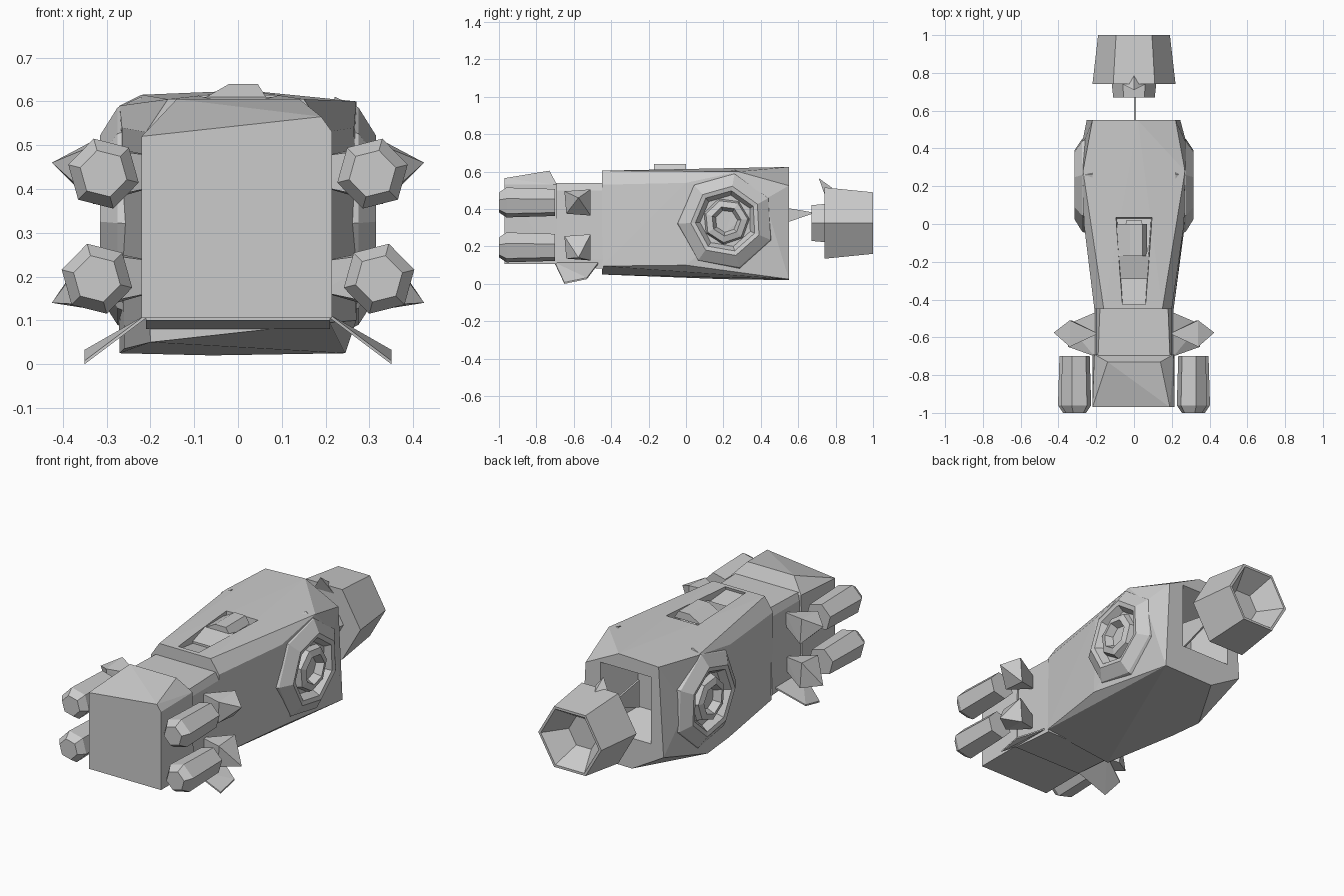
import bpy, bmesh
from math import cos, sin, tau

cube = bpy.data.objects.get("Cube")
if cube:
    bpy.data.objects.remove(cube)

grey = bpy.data.materials.new("hull_grey")
grey.use_nodes = True
COLOR = (0.6, 0.6, 0.6, 1)
grey.diffuse_color = COLOR
grey.node_tree.nodes["Principled BSDF"].inputs["Base Color"].default_value = COLOR


def finish(name, bm):
    bmesh.ops.recalc_face_normals(bm, faces=bm.faces)
    mesh = bpy.data.meshes.new(name)
    bm.to_mesh(mesh)
    bm.free()
    mesh.materials.append(grey)
    obj = bpy.data.objects.new(name, mesh)
    bpy.context.collection.objects.link(obj)
    return obj


def loft(name, rings):
    """Skin a list of equal-length point rings and cap the ends."""
    bm = bmesh.new()
    loops = [[bm.verts.new(p) for p in ring] for ring in rings]
    n = len(loops[0])
    for a, b in zip(loops, loops[1:]):
        for i in range(n):
            j = (i + 1) % n
            bm.faces.new((a[i], a[j], b[j], b[i]))
    bm.faces.new(loops[0])
    bm.faces.new(loops[-1])
    return finish(name, bm)


def hull(name, points):
    bm = bmesh.new()
    for p in points:
        bm.verts.new(p)
    bmesh.ops.convex_hull(bm, input=bm.verts)
    return finish(name, bm)


def section(y, foot, low, high, shoulder, z):
    """Eight-sided hull section; z lists the four levels from the bottom."""
    half = list(zip((foot, low, high, shoulder), z))
    return [(x, y, h) for x, h in half] + [(-x, y, h) for x, h in reversed(half)]


def ring(axis, n, center, radius, along, turn=0.0, side=1):
    """Ring across the y or x axis, at a distance along it; side mirrors x."""
    pts = []
    for i in range(n):
        a = tau * i / n + turn
        u, h = center[0] + radius * cos(a), center[1] + radius * sin(a)
        pts.append((side * u, along, h) if axis == "y" else (side * along, u, h))
    return pts


# Nose block with a raised, tapering roof
hull("nose", [(x, y, z) for x, y, z in (
    (-.22, -.97, .105), (.215, -.97, .105), (-.22, -.97, .52), (.19, -.97, .565),
    (.215, -.97, .53), (-.22, -.69, .105), (.215, -.69, .105), (-.21, -.69, .53),
    (.21, -.69, .53), (-.14, -.73, .605), (.14, -.73, .605))])

# Neck joining nose and body
loft("neck", [
    section(-.7, .21, .21, .2, .19, (.1, .13, .5, .54)),
    section(-.44, .21, .21, .2, .18, (.08, .13, .5, .54))])

# Main body, with its tail corners cut off at uneven angles
body = hull("body", [(x, y, z) for x, y, z in (
    (-.2, -.45, .05), (.21, -.45, .095), (-.21, -.45, .53), (.2, -.45, .53),
    (-.16, -.45, .605), (.15, -.45, .605),
    (-.26, 0, .035), (.27, 0, .1), (-.265, 0, .54), (.265, 0, .54), (-.17, 0, .605),
    (.1, .06, .613), (-.27, .2, .025), (-.27, .28, .59), (.27, .28, .6),
    (-.28, .4, .35), (.28, .42, .45), (-.06, .55, .02), (.245, .55, .025),
    (-.25, .55, .13), (-.22, .55, .615), (.02, .55, .625), (.22, .55, .525))])

# Wedge recess in the top and a cavity in the tail
cuts = [
    hull("cockpit_cutter", [(x, y, z) for y, z, w in (
        (-.43, .59, .06), (-.4, .7, .07), (.04, .7, .1), (.03, .52, .09)) for x in (-w, w)]),
    hull("tail_cutter", [(x, y, z) for y, x0, x1, z0, z1 in (
        (.34, -.1, .05, .25, .46), (.6, -.19, .15, .17, .57))
        for x in (x0, x1) for z in (z0, z1)])]
for cutter in cuts:
    cutter.hide_render = True
    mod = body.modifiers.new("recess", "BOOLEAN")
    mod.operation, mod.object, mod.solver = "DIFFERENCE", cutter, "EXACT"
    bpy.context.view_layer.objects.active = body
    bpy.ops.object.modifier_apply(modifier=mod.name)
    bpy.data.objects.remove(cutter)

# Cockpit block and the small hatch above it
hull("cockpit_block", [(x, y, z) for y, w, z1 in ((-.29, .07, .58), (-.17, .08, .61), (.02, .04, .58))
                       for x in (-w, w) for z in (.52, z1)])
hull("top_hatch", [(x, y, z) for x0, x1, z in ((-.09, .07, .6), (-.02, .045, .64))
                   for x in (x0, x1) for y in (-.17, 0)])

for side, label in ((1, "left"), (-1, "right")):
    # Low faceted round housing with a sunken centre, and a turned ring inside it
    mid = (.215, .335)
    for part, turn, profile in (
            ("side_housing", .5, ((.28, .22), (.255, .275), (.19, .315), (.165, .31), (.14, .272))),
            ("housing_ring", .1, ((.13, .26), (.115, .305), (.08, .315), (.06, .275)))):
        loft(f"{label}_{part}", [
            ring("x", 7, mid, radius, out, turn, side) for radius, out in profile])

    for level, px, pz, tip in (("upper", .307, .435, .46), ("lower", .322, .195, .14)):
        # Six-sided gun pod
        loft(f"{label}_{level}_pod", [
            ring("y", 6, (px, pz), .055, -1, .25, side),
            ring("y", 6, (px, pz), .083, -.96, .25, side),
            ring("y", 6, (px, pz), .075, -.7, .25, side)])
        # Pointed mount behind the pod
        hull(f"{label}_{level}_mount", [
            (side * .425, -.575, tip), (side * .34, -.65, pz + .06), (side * .34, -.51, pz + .07),
            (side * .33, -.64, pz - .06), (side * .33, -.51, pz - .07),
            (side * .19, -.58, pz + .04), (side * .19, -.58, pz - .03)])

    # Thin lower fin
    hull(label + "_fin", [(side * x, y, z + t) for x, y, z in (
        (.21, -.7, .105), (.21, -.47, .105), (.35, -.65, 0), (.35, -.53, .025))
        for t in (0, .008)])

# Thin upright tail spike reaching back to the thruster
hull("tail_spike", [(x, y, z) for x in (0, .01)
                    for y, z in ((.4, .28), (.4, .43), (.69, .38))])

# Hollow six-sided thruster with its front collar
hub = (0, .325)
loft("thruster", [
    ring("y", 6, hub, .1, .74),
    ring("y", 6, hub, .22, .74),
    ring("y", 6, hub, .19, 1),
    ring("y", 6, hub, .175, 1),
    ring("y", 6, hub, .09, .88)])
loft("thruster_collar", [
    ring("y", 6, hub, .11, .67),
    ring("y", 6, hub, .12, .76)])
hull("thruster_barb", [(-.06, .74, .48), (.06, .74, .48), (0, .8, .5), (0, .71, .565)])
